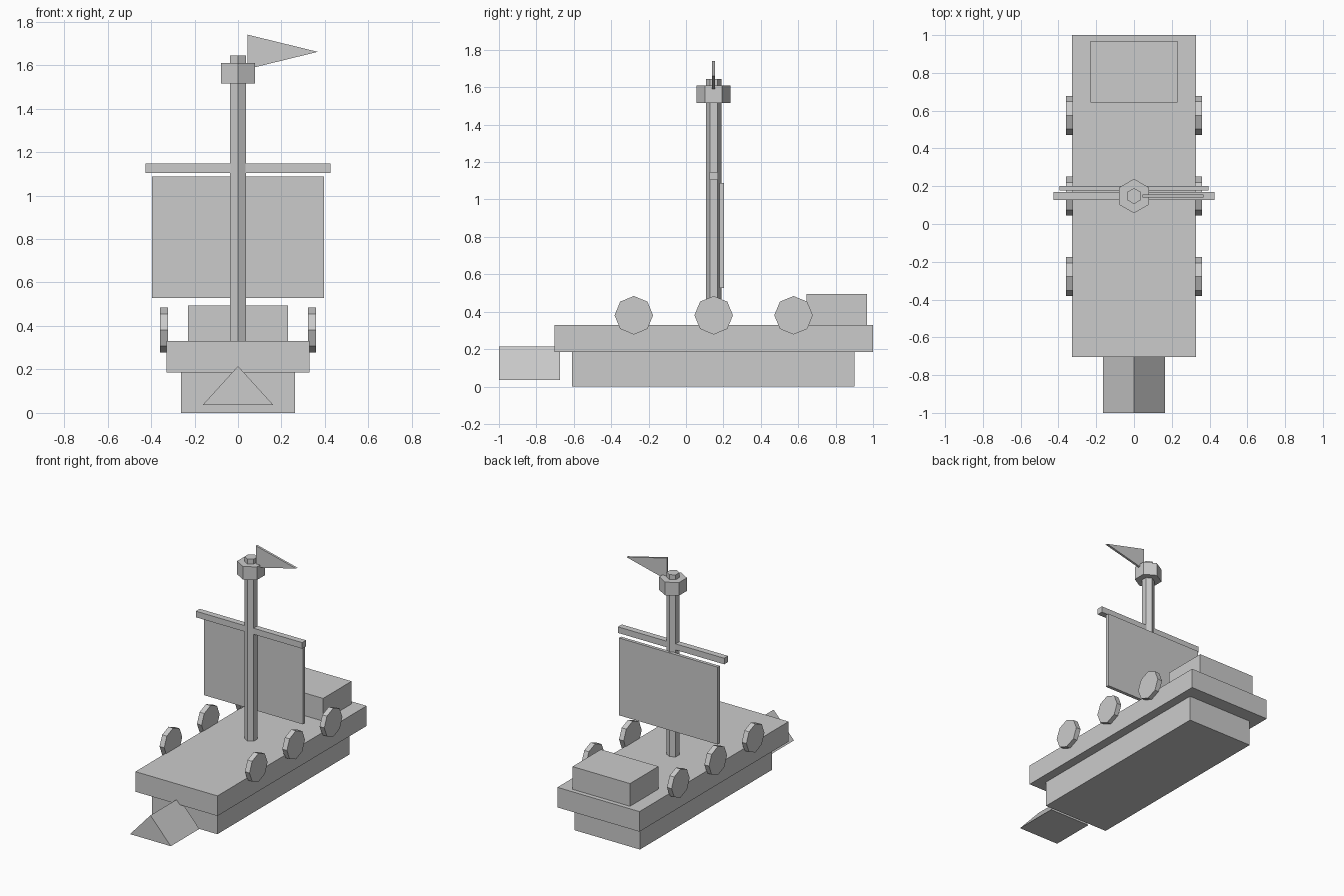
import bpy
from math import pi

if "Cube" in bpy.data.objects:
    bpy.data.objects.remove(bpy.data.objects["Cube"])


def box(name, x, y, z):
    """Box from (min, max) ranges on each axis."""
    bpy.ops.mesh.primitive_cube_add(
        size=1, location=[(a + b) / 2 for a, b in (x, y, z)])
    ob = bpy.context.object
    ob.name = name
    ob.scale = [b - a for a, b in (x, y, z)]
    bpy.ops.object.transform_apply(location=False, rotation=False, scale=True)
    return ob


def rod(name, sides, radius, depth, loc, rot=(0, 0, 0)):
    """Flat-sided cylinder."""
    bpy.ops.mesh.primitive_cylinder_add(
        vertices=sides, radius=radius, depth=depth, location=loc, rotation=rot)
    bpy.context.object.name = name
    return bpy.context.object


def prism(name, profile, y0, y1):
    """Extrude a front-view (x, z) profile from y0 to y1."""
    n = len(profile)
    verts = [(x, y, z) for y in (y0, y1) for x, z in profile]
    faces = [tuple(range(n)), tuple(range(2 * n - 1, n - 1, -1))]
    faces += [(i, i + n, (i + 1) % n + n, (i + 1) % n) for i in range(n)]
    me = bpy.data.meshes.new(name)
    me.from_pydata(verts, [], faces)
    ob = bpy.data.objects.new(name, me)
    bpy.context.collection.objects.link(ob)
    return ob


MAST_Y = 0.148

# Hull, deck and stern cabin
box("lower_hull", (-0.262, 0.262), (-0.61, 0.90), (0, 0.185))
box("deck", (-0.328, 0.328), (-0.703, 1.0), (0.185, 0.33))
box("stern_cabin", (-0.23, 0.23), (0.643, 0.968), (0.33, 0.494))

# Wedge-shaped ram at the bow
prism("bow_ram", [(-0.163, 0.036), (0.163, 0.036), (0, 0.215)], -1.0, -0.674)

# Hexagonal mast with lookout collar
rod("mast", 6, 0.042, 1.315, (0, MAST_Y, 0.9875))
rod("lookout", 6, 0.091, 0.095, (0, MAST_Y, 1.5625))

# Yard and sail
box("yard", (-0.425, 0.425), (MAST_Y - 0.022, MAST_Y + 0.022), (1.103, 1.147))
box("sail", (-0.395, 0.395), (0.178, 0.202), (0.528, 1.087))

# Pennant
prism("pennant", [(0.044, 1.582), (0.367, 1.661), (0.044, 1.74)],
      MAST_Y - 0.008, MAST_Y + 0.008)

# Octagonal shields along both sides
for side, label in ((-1, "left"), (1, "right")):
    for i, y in enumerate((-0.279, 0.148, 0.575)):
        rod(f"shield_{label}_{i + 1}", 8, 0.103, 0.037,
            (side * 0.341, y, 0.381), (0, pi / 2, 0))
